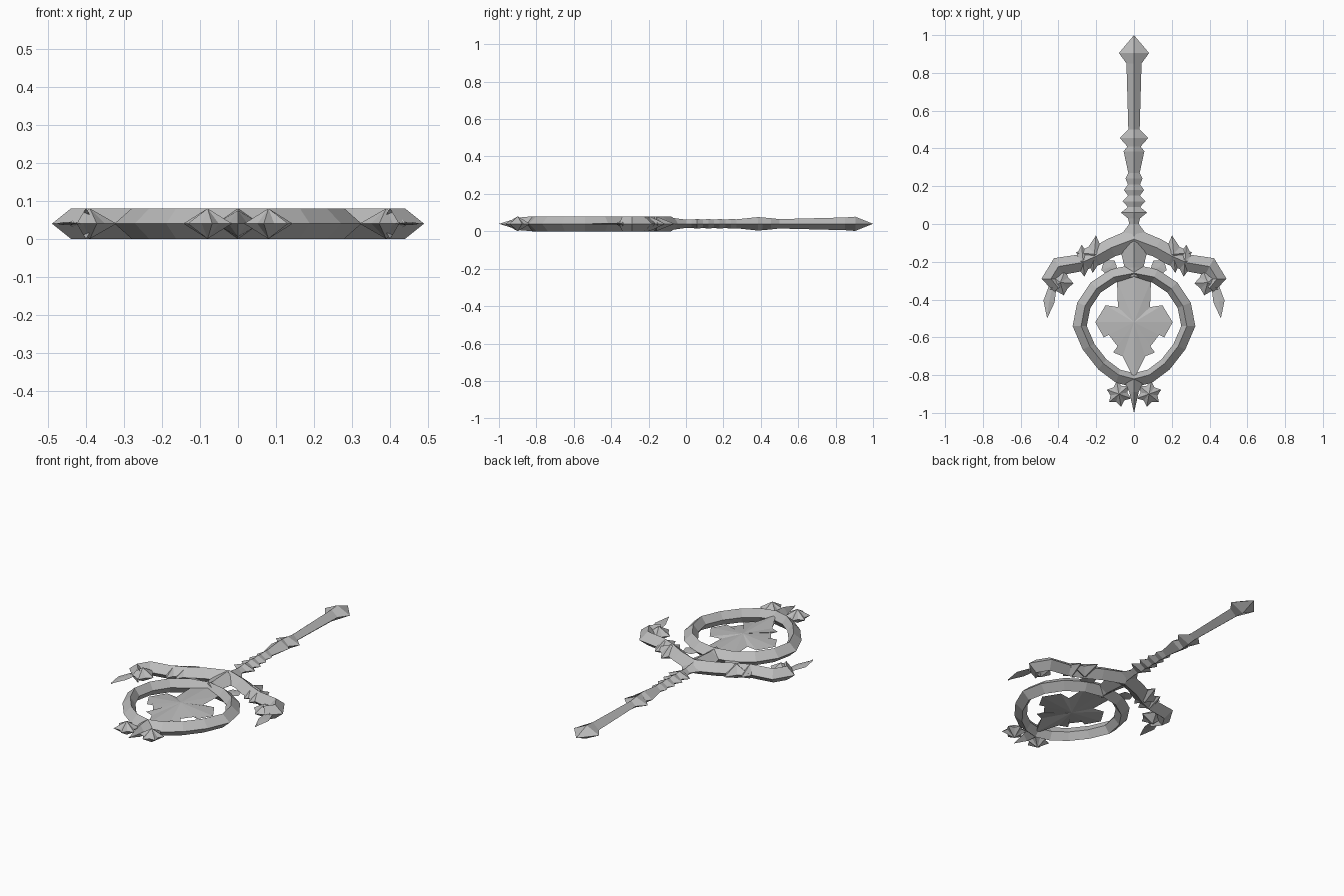
import bpy
import bmesh
from math import sin, cos, pi, radians
from mathutils import Vector

cube = bpy.data.objects.get("Cube")
if cube:
    bpy.data.objects.remove(cube)

MID = .04   # half thickness, and height of the symmetry plane

GREY = (.5, .5, .5, 1)
metal = bpy.data.materials.new("grey metal")
metal.use_nodes = True
metal.diffuse_color = GREY
metal.node_tree.nodes["Principled BSDF"].inputs["Base Color"].default_value = GREY


def finish(name, bm):
    """Turn an upper quarter into a full part by mirroring in x and z."""
    bmesh.ops.remove_doubles(bm, verts=bm.verts, dist=.0001)
    bm.normal_update()
    for face in bm.faces:
        if face.normal.z < 0:
            face.normal_flip()
    mesh = bpy.data.meshes.new(name)
    bm.to_mesh(mesh)
    bm.free()
    mesh.materials.append(metal)
    obj = bpy.data.objects.new(name, mesh)
    obj.location.z = MID
    bpy.context.collection.objects.link(obj)
    mirror = obj.modifiers.new("mirror", "MIRROR")
    mirror.use_axis = (True, False, True)
    mirror.merge_threshold = .0005


def skin(name, *rails):
    """Fill quads between neighbouring rails of points."""
    bm = bmesh.new()
    rows = [[bm.verts.new(point) for point in rail] for rail in rails]
    for a, b in zip(rows, rows[1:]):
        for i in range(len(a) - 1):
            bm.faces.new((a[i], a[i + 1], b[i + 1], b[i]))
    finish(name, bm)


def spine(name, stations):
    """Diamond bar along y from stations of y, half width, half thickness."""
    skin(name, [(w, y, 0) for y, w, h in stations], [(0, y, h) for y, w, h in stations])


def ribbon(name, path, height):
    """Ridged band that follows a path of x, y, half width."""
    outer, ridge, inner = [], [], []
    for i, (x, y, width) in enumerate(path):
        before, after = path[max(i - 1, 0)], path[min(i + 1, len(path) - 1)]
        along = Vector((after[0] - before[0], after[1] - before[1], 0))
        if x == 0:
            along.y = 0    # stay square to the mirror plane
        side = Vector((-along.y, along.x, 0)).normalized() * width
        centre = Vector((x, y, 0))
        outer.append(centre + side)
        ridge.append((x, y, height))
        inner.append(centre - side)
    skin(name, outer, ridge, inner)


def facet(name, outline, apex, height, closed=True, end=0):
    """Faceted gem: an outline at mid height rising to one apex."""
    bm = bmesh.new()
    top = bm.verts.new((*apex, height))
    rim = [bm.verts.new((x, y, end if x == 0 else 0)) for x, y in outline]
    for i in range(len(rim) if closed else len(rim) - 1):
        bm.faces.new((rim[i], rim[(i + 1) % len(rim)], top))
    finish(name, bm)


def star(name, centre, points, long, short, turn, height=MID):
    """Faceted star; turn is the direction of its first point in degrees."""
    outline = []
    for i in range(points * 2):
        angle = radians(turn) + i * pi / points
        radius = short if i % 2 else long
        outline.append((centre[0] + radius * cos(angle), centre[1] + radius * sin(angle)))
    facet(name, outline, centre, height)


def ring_rail(radius, height):
    """Half circle from back to front that narrows towards the front."""
    rail = []
    for i in range(9):
        angle = pi * i / 8
        narrowing = 1 + .25 * min(cos(angle), 0)
        rail.append((radius * sin(angle) * narrowing, radius * cos(angle) - .54, height))
    return rail


# Handle: pointed pommel, tapered shaft, collar and beaded grip
handle = [(1, 0, 0), (.905, .08, .038), (.85, .04, .034), (.5, .03, .025),
          (.455, .075, .03), (.41, .035, .034), (.385, .055, .036), (.27, .03, .024)]
for bead in range(4):
    y = .24 - .06 * bead
    handle += [(y, .045 + .008 * bead, .026), (y - .03, .032, .022)]
handle += [(0, .025, .022), (-.1, .1, .036)]
spine("handle", handle)

# Neck between guard and ring
spine("neck", [(-.1, .08, MID), (-.23, .05, .032), (-.28, .06, MID)])

# Curved guard arms with spikes and curled ends
ribbon("guard_arm", [(0, -.08, .06), (.12, -.125, .05), (.2, -.17, .05), (.28, -.205, .045),
                     (.4, -.225, .05), (.44, -.29, .05), (.4, -.34, .03)], MID)
star("guard_inner_spike", (.21, -.16), 4, .1, .05, 95)
star("guard_outer_spike", (.27, -.195), 4, .085, .045, 85)
star("guard_curl", (.39, -.31), 5, .07, .05, 255)

# Thin plates: hooked tips and small leaves under the guard
ribbon("hook_tip", [(.43, -.33, .02), (.45, -.41, .03), (.46, -.5, 0)], .004)
star("small_leaf", (.13, -.23), 5, .045, .038, 55, .004)

# Open ring around the blade
skin("ring", ring_rail(.325, 0), ring_rail(.28, MID), ring_rail(.25, 0))

# Barbed blade inside the ring
facet("inner_blade", [(0, -.28), (.09, -.3), (.085, -.44), (.15, -.43), (.205, -.52),
                      (.16, -.6), (.15, -.565), (.085, -.65), (.11, -.68), (.06, -.7),
                      (0, -.82)],
      (0, -.52), .022, closed=False, end=.015)

# Bottom finial: centre point and side lobes
spine("finial_point", [(-.82, .06, MID), (-.89, .025, .034), (-1, 0, 0)])
star("finial_lobe", (.08, -.9), 6, .068, .045, 20)
